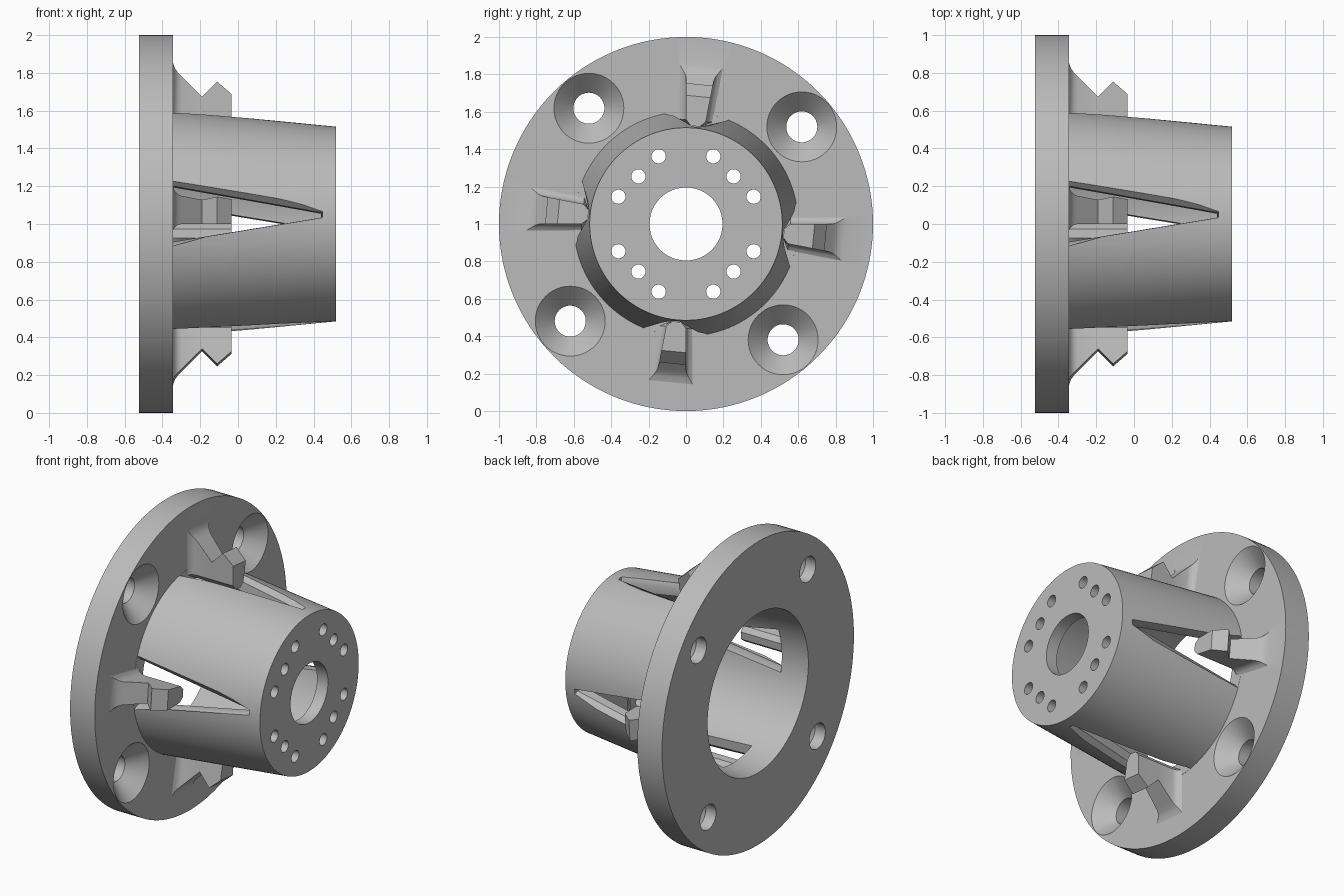
import bpy, bmesh
from math import cos, sin, pi, radians
from mathutils import Vector

if "Cube" in bpy.data.objects:
    bpy.data.objects.remove(bpy.data.objects["Cube"])

grey = bpy.data.materials.new("light_grey")
grey.use_nodes = True
grey.diffuse_color = (0.5, 0.5, 0.5, 1)
grey.node_tree.nodes["Principled BSDF"].inputs["Base Color"].default_value = (0.5, 0.5, 0.5, 1)

QUARTERS = [k * pi / 2 for k in range(4)]
TILT = radians(84.5)      # direction of the first slot and rib about the x axis


def loft(bm, rings, loop=False):
    """Skin a row of equal-sized rings; cap the ends or close the row."""
    vs = [[bm.verts.new(p) for p in ring] for ring in rings]
    n = len(vs[0])
    pairs = list(zip(vs, vs[1:])) + ([(vs[-1], vs[0])] if loop else [])
    for a, b in pairs:
        for i in range(n):
            j = (i + 1) % n
            bm.faces.new((a[i], a[j], b[j], b[i]))
    if not loop:
        bm.faces.new(vs[0])
        bm.faces.new(vs[-1])


def polar(x, r, angle, side=0):
    """Point at radius r along a direction, shifted sideways."""
    return Vector((x, r * cos(angle) - side * sin(angle),
                   1 + r * sin(angle) + side * cos(angle)))


def turned(bm, profile, segments, center=(0, 0), loop=False):
    """Round part about an axis parallel to x."""
    off = polar(0, center[0], center[1]) - Vector((0, 0, 1))
    loft(bm, [[polar(x, r, 2 * pi * i / segments) + off for i in range(segments)]
              for x, r in profile], loop)


def make_object(name, bm):
    bmesh.ops.recalc_face_normals(bm, faces=bm.faces)
    mesh = bpy.data.meshes.new(name)
    bm.to_mesh(mesh)
    bm.free()
    mesh.materials.append(grey)
    obj = bpy.data.objects.new(name, mesh)
    bpy.context.collection.objects.link(obj)
    return obj


def combine(target, tool, operation):
    mod = target.modifiers.new(operation.lower(), 'BOOLEAN')
    mod.operation = operation
    mod.solver = 'EXACT'
    mod.object = tool
    bpy.context.view_layer.objects.active = target
    bpy.ops.object.modifier_apply(modifier=mod.name)
    bpy.data.objects.remove(tool)


# Flange and hollow tapered cup in one turned profile
bm = bmesh.new()
turned(bm, [(-0.525, 0.525), (-0.525, 1), (-0.345, 1), (-0.345, 0.6),
            (0.52, 0.515), (0.52, 0.195), (0.44, 0.195), (0.44, 0.43)], 128, loop=True)
body = make_object("flanged_cup", bm)

# Cutters: tapered slots, countersunk flange holes, small end holes
bm = bmesh.new()
for q in QUARTERS:
    a = TILT + q
    rings = []
    for x, rc, w, flare in ((-0.344, 0.55, 0.148, 0.15), (0.448, 0.49, 0.012, 0.02)):
        section = [(0.28, w), (rc, w), (rc + 0.15, w + flare)]
        section += [(r, -s) for r, s in reversed(section)]
        rings.append([polar(x, r, a, s) for r, s in section])
    loft(bm, rings)
    turned(bm, [(-0.6, 0.083), (-0.45, 0.083), (-0.345, 0.187), (-0.335, 0.197)],
           48, (0.808, radians(40) + q))
    for deg, r in ((22, 0.39), (45, 0.36), (68, 0.39)):
        turned(bm, [(0.4, 0.038), (0.6, 0.038)], 24, (r, radians(deg) + q))
combine(body, make_object("cutters", bm), 'DIFFERENCE')

# Notched ribs standing in the slots, flared where they meet the flange
bm = bmesh.new()
for q in QUARTERS:
    a = TILT + q
    rings = []
    for x, top, flare in ((-0.36, 0.85, 0.035), (-0.345, 0.85, 0.035), (-0.335, 0.82, 0.018),
                          (-0.32, 0.8, 0.006), (-0.3, 0.78, 0), (-0.19, 0.67, 0),
                          (-0.11, 0.75, 0), (-0.035, 0.685, 0)):
        section = [(0.525, 0.025), (0.555, 0.053 + flare), (top, top * 0.096 + flare)]
        section += [(r, -s) for r, s in reversed(section)]
        rings.append([polar(x, r, a, s) for r, s in section])
    loft(bm, rings)
combine(body, make_object("ribs", bm), 'UNION')

bpy.ops.object.select_all(action='DESELECT')
body.select_set(True)
bpy.context.view_layer.objects.active = body
bpy.ops.object.shade_smooth_by_angle(angle=radians(30))
